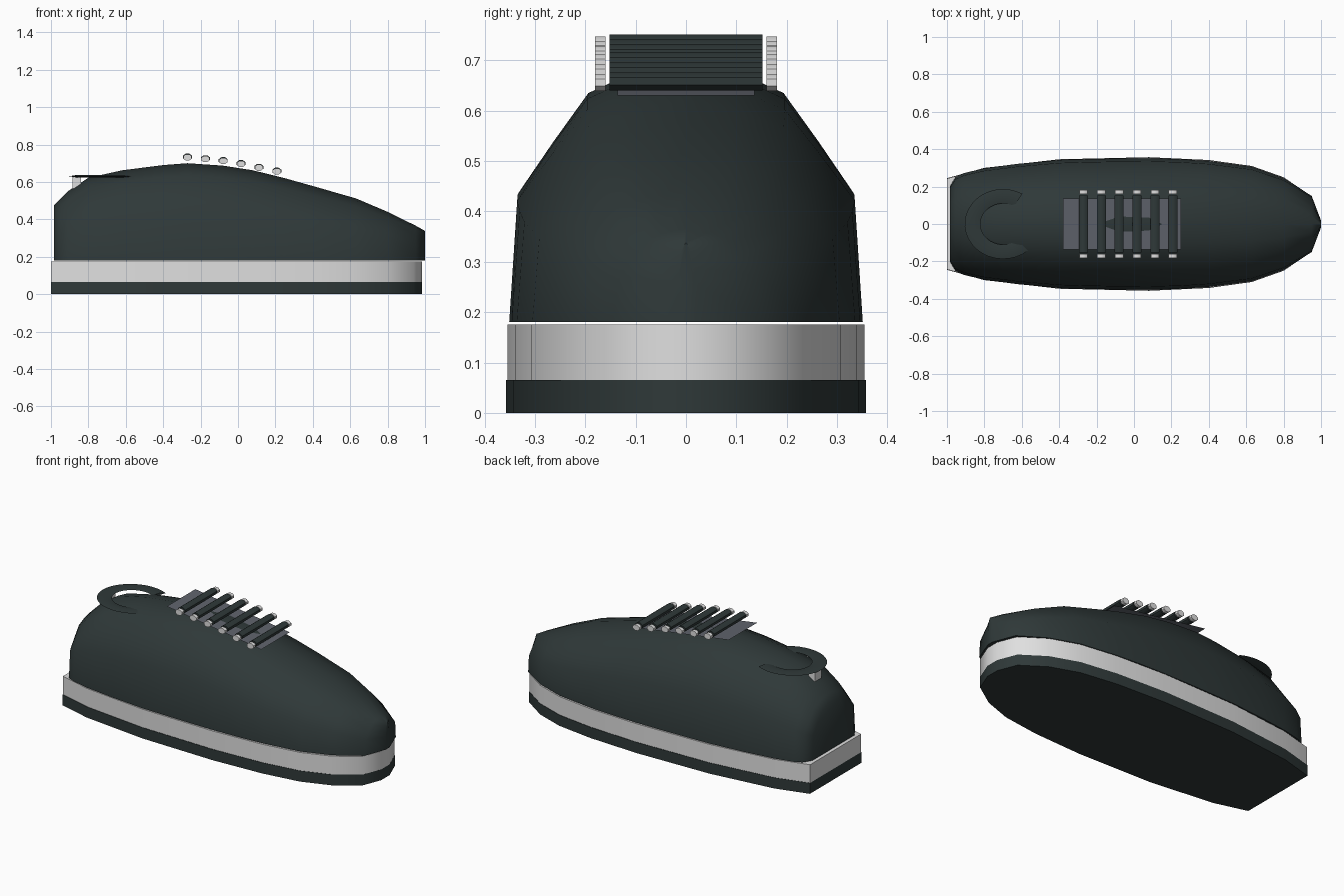
import bpy, bmesh, math

if "Cube" in bpy.data.objects:
    bpy.data.objects.remove(bpy.data.objects["Cube"])


def material(name, rgb):
    m = bpy.data.materials.new(name)
    m.diffuse_color = (*rgb, 1)
    m.use_nodes = True
    m.node_tree.nodes["Principled BSDF"].inputs["Base Color"].default_value = m.diffuse_color
    return m


DARK = material("charcoal", (0.028, 0.040, 0.040))
LIGHT = material("off white", (0.74, 0.74, 0.74))
GREY = material("slate grey", (0.115, 0.125, 0.150))


def build(name, verts, faces, mat, smooth=None):
    mesh = bpy.data.meshes.new(name)
    mesh.from_pydata(verts, [], faces)
    bm = bmesh.new()
    bm.from_mesh(mesh)
    bmesh.ops.recalc_face_normals(bm, faces=bm.faces)
    bm.to_mesh(mesh)
    bm.free()
    mesh.materials.append(mat)
    ob = bpy.data.objects.new(name, mesh)
    bpy.context.collection.objects.link(ob)
    if smooth:
        bpy.ops.object.select_all(action='DESELECT')
        ob.select_set(True)
        bpy.context.view_layer.objects.active = ob
        bpy.ops.object.shade_smooth_by_angle(angle=math.radians(smooth))
    return ob


def loft(name, rings, mat, smooth):
    """Skin closed rings of equal length and cap both ends."""
    n = len(rings[0])
    verts = [p for r in rings for p in r]
    faces = [(k*n + i, k*n + (i+1) % n, (k+1)*n + (i+1) % n, (k+1)*n + i)
             for k in range(len(rings)-1) for i in range(n)]
    faces += [tuple(range(n)), tuple(range(len(verts)-n, len(verts)))]
    return build(name, verts, faces, mat, smooth)


# Sole layers: one half outline, mirrored and extruded
HALF = [(-1.0, .245), (-.80, .300), (-.40, .346), (.08, .357), (.40, .342),
        (.63, .310), (.80, .250), (.94, .155), (.985, .04)]


def sole(name, z0, z1, w, mat):
    outline = [(x, y*w) for x, y in HALF] + [(x, -y*w) for x, y in reversed(HALF)]
    loft(name, [[(x, y, z) for x, y in outline] for z in (z0, z1)], mat, 40)


sole("outsole", 0, .065, 1.0, DARK)
sole("midsole", .065, .175, .992, LIGHT)

# Upper: cross-sections (x, half width, top height)
SECTIONS = [(-.985, .200, .475), (-.955, .250, .505), (-.91, .272, .550),
            (-.80, .298, .622), (-.62, .322, .662), (-.40, .342, .690),
            (-.27, .346, .700), (-.08, .350, .687), (.08, .351, .662),
            (.25, .346, .620), (.40, .336, .578), (.63, .305, .512),
            (.80, .245, .440), (.95, .150, .366), (1.0, .018, .338)]
SHAPE = [(1, 0), (.955, .5), (.76, .69), (.56, .875), (.3, .955), (0, 1)]
rings = []
for x, w, top in SECTIONS:
    h = top - .18
    side = [(x, w*a, .18 + h*b) for a, b in SHAPE]
    rings.append(side + [(px, -py, pz) for px, py, pz in reversed(side[:-1])])
loft("upper", rings, DARK, 50)

# Tongue: thin sloping sheet under the laces
build("tongue", [(-.38, -.136, .722), (.25, -.136, .630),
                 (.25, .136, .630), (-.38, .136, .722)], [(0, 1, 2, 3)], GREY)


# Laces with a light cap at each end
def rod(name, x, z, y0, y1, r, mat):
    loft(name, [[(x + r*math.cos(a), y, z + r*.75*math.sin(a))
                 for a in (math.tau*(i + .5)/8 for i in range(8))]
                for y in (y0, y1)], mat, 50)


for i, z in enumerate((.733, .724, .714, .698, .678, .658)):
    x = -.27 + i*.0955
    rod("lace", x, z, -.152, .152, .026, DARK)
    for s in (-1, 1):
        rod("lace_end", x, z - .002, s*.160, s*.181, .024, LIGHT)

# Collar: flat open ring around the heel opening
ring = []
for i in range(25):
    a = math.radians(60 + 250*i/24)
    c, s = math.cos(a), math.sin(a)
    ring.append([(-.70 + r*c*1.1, r*s, z)
                 for r, z in ((.110, .630), (.150, .637), (.187, .630), (.150, .624))])
loft("collar", ring, DARK, 50)

# Small heel tab below the collar
loft("heel_tab", [[(x, y, z) for x, y in ((-.885, -.03), (-.84, -.03), (-.84, .03), (-.885, .03))]
                  for z in (.565, .627)], LIGHT, 30)
